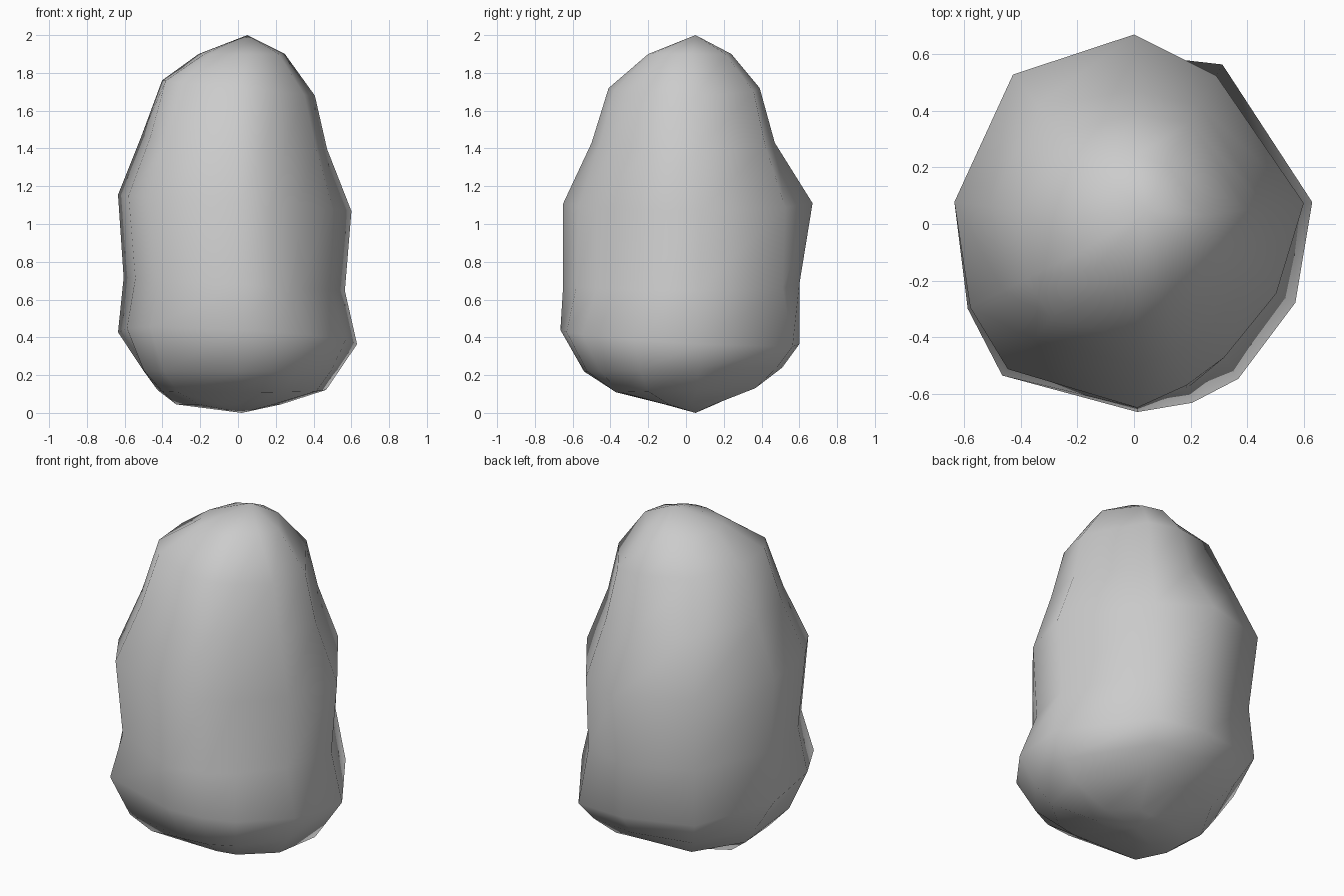
import bpy, bmesh, math

# Direction of each vertical column of the boulder, in degrees from +x
ANGLES = [7, 61, 90, 129, 173, 207, 229, 271, 288, 304, 334]

# Rings from bottom to top: height, tilt in x, tilt in y, radius per column
RINGS = [
    (0.045, 0.00, 0.00, [.23, .17, .14, .20, .33, .23, .15, .09, .10, .13, .21]),
    (0.12, 0.00, 0.03, [.47, .42, .35, .43, .43, .45, .48, .37, .39, .42, .46]),
    (0.23, 0.00, 0.02, [.545, .55, .51, .55, .51, .56, .60, .54, .55, .55, .55]),
    (0.40, -.05, -.06, [.635, .645, .60, .66, .64, .66, .71, .665, .665, .66, .635]),
    (0.68, -.06, 0.00, [.57, .585, .60, .63, .61, .61, .64, .65, .61, .57, .54]),
    (1.11, -.07, 0.00, [.605, .60, .67, .68, .64, .65, .68, .65, .60, .57, .56]),
    (1.43, -.07, 0.00, [.475, .48, .47, .54, .515, .52, .54, .50, .48, .46, .46]),
    (1.72, -.10, 0.00, [.41, .41, .39, .41, .405, .43, .44, .41, .40, .38, .39]),
    (1.90, 0.00, 0.00, [.25, .24, .24, .23, .21, .20, .21, .20, .21, .22, .24]),
]

# Boulder body: rings of points joined into bands, closed by two tips
bm = bmesh.new()
loops = []
for z, tx, ty, radii in RINGS:
    loop = []
    for a, r in zip(ANGLES, radii):
        x = r * math.cos(math.radians(a))
        y = r * math.sin(math.radians(a))
        loop.append(bm.verts.new((x, y, z + tx * x + ty * y)))
    loops.append(loop)

n = len(ANGLES)
for low, high in zip(loops, loops[1:]):
    for i in range(n):
        j = (i + 1) % n
        bm.faces.new((low[i], low[j], high[j], high[i]))

bottom = bm.verts.new((0.02, 0.05, 0.0))
top = bm.verts.new((0.05, 0.05, 2.0))
for i in range(n):
    j = (i + 1) % n
    bm.faces.new((bottom, loops[0][j], loops[0][i]))
    bm.faces.new((top, loops[-1][i], loops[-1][j]))

bmesh.ops.recalc_face_normals(bm, faces=bm.faces[:])
for face in bm.faces:
    face.smooth = True

mesh = bpy.data.meshes.new("boulder")
bm.to_mesh(mesh)
bm.free()
boulder = bpy.data.objects.new("boulder", mesh)
bpy.context.collection.objects.link(boulder)

# Dark grey stone
stone = bpy.data.materials.new("stone")
stone.diffuse_color = (0.57, 0.57, 0.57, 1)
mesh.materials.append(stone)
